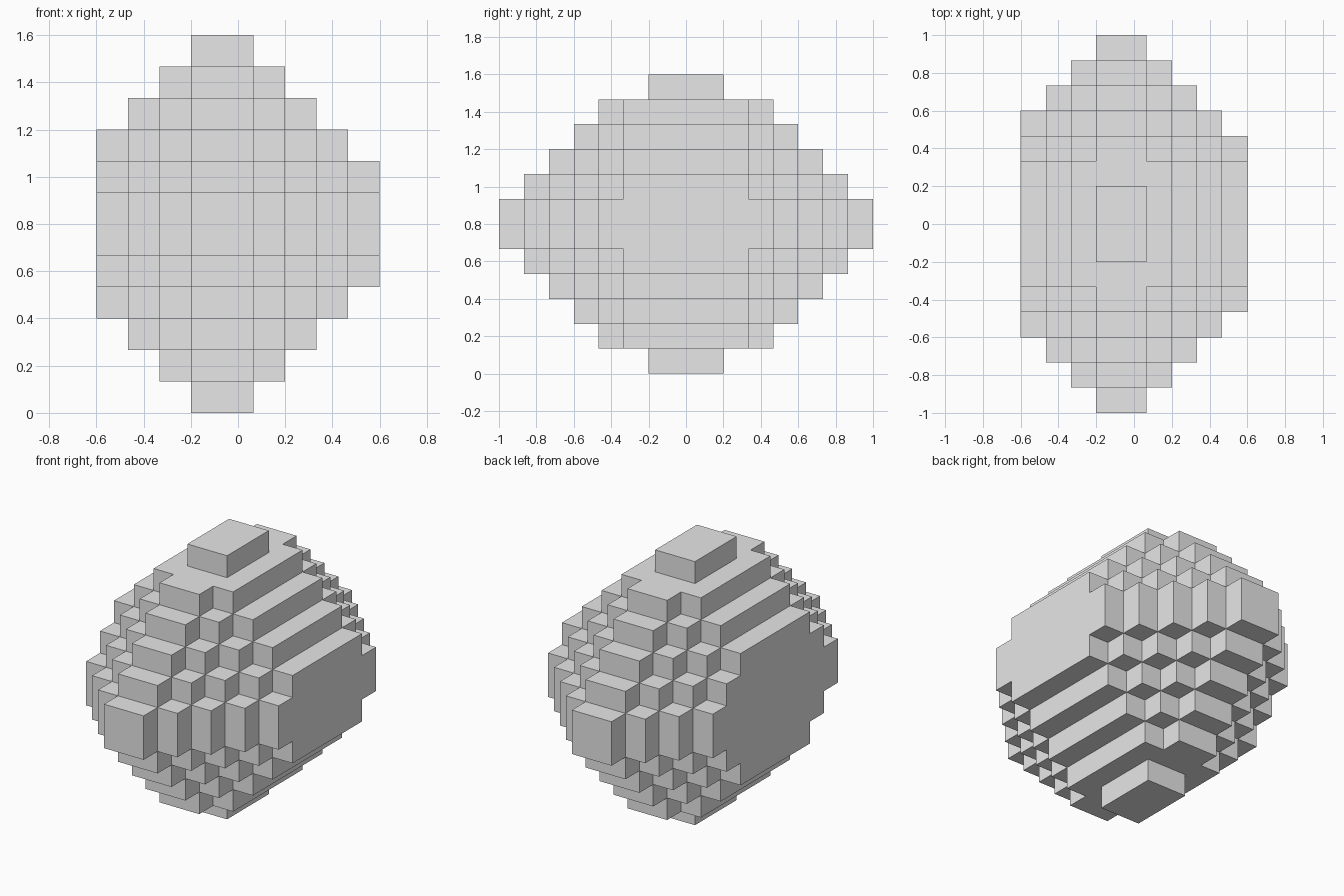
import bpy
import bmesh
from mathutils import Vector

cube = bpy.data.objects.get("Cube")
if cube:
    bpy.data.objects.remove(cube, do_unlink=True)

UNIT = 2 / 15              # edge of one block
NX, NY, NZ = 9, 15, 12     # block counts along each axis
REACH = 5                  # steps from the core to each tip


def steps(index, low, high):
    """Blocks between an index and the core span low..high."""
    return max(low - index, index - high, 0)


def is_solid(x, y, z):
    """Stepped diamond around an oblong core; the grid edge cuts its sides flat."""
    if not (0 <= x < NX and 0 <= y < NY and 0 <= z < NZ):
        return False
    if z in (0, NZ - 1):   # shorter caps on the top and bottom
        return steps(x, 3, 4) == 0 and steps(y, 6, 8) == 0
    return steps(x, 3, 4) + steps(y, 5, 9) + steps(z, 5, 6) <= REACH


# Light grey stone
grey = bpy.data.materials.new("light grey")
grey.use_nodes = True
colour = (0.8, 0.8, 0.8, 1)
grey.diffuse_color = colour
grey.node_tree.nodes["Principled BSDF"].inputs["Base Color"].default_value = colour

# Outer skin of the stepped boulder: one square for every exposed block side
bm = bmesh.new()
axes = [Vector((1, 0, 0)), Vector((0, 1, 0)), Vector((0, 0, 1))]
offset = Vector((NX / 2, NY / 2, 0))
for x in range(NX):
    for y in range(NY):
        for z in range(NZ):
            if not is_solid(x, y, z):
                continue
            centre = Vector((x + 0.5, y + 0.5, z + 0.5)) - offset
            for a in range(3):
                for side in (-1, 1):
                    normal = axes[a] * side
                    if is_solid(x + int(normal.x), y + int(normal.y), z + int(normal.z)):
                        continue
                    u = axes[(a + 1) % 3] / 2
                    v = axes[(a + 2) % 3] / 2 * side
                    middle = centre + normal / 2
                    corners = (middle - u - v, middle + u - v, middle + u + v, middle - u + v)
                    bm.faces.new([bm.verts.new(c * UNIT) for c in corners])
bmesh.ops.remove_doubles(bm, verts=bm.verts[:], dist=UNIT / 100)

mesh = bpy.data.meshes.new("stepped_boulder")
bm.to_mesh(mesh)
bm.free()
mesh.materials.append(grey)
boulder = bpy.data.objects.new("stepped_boulder", mesh)
bpy.context.collection.objects.link(boulder)
